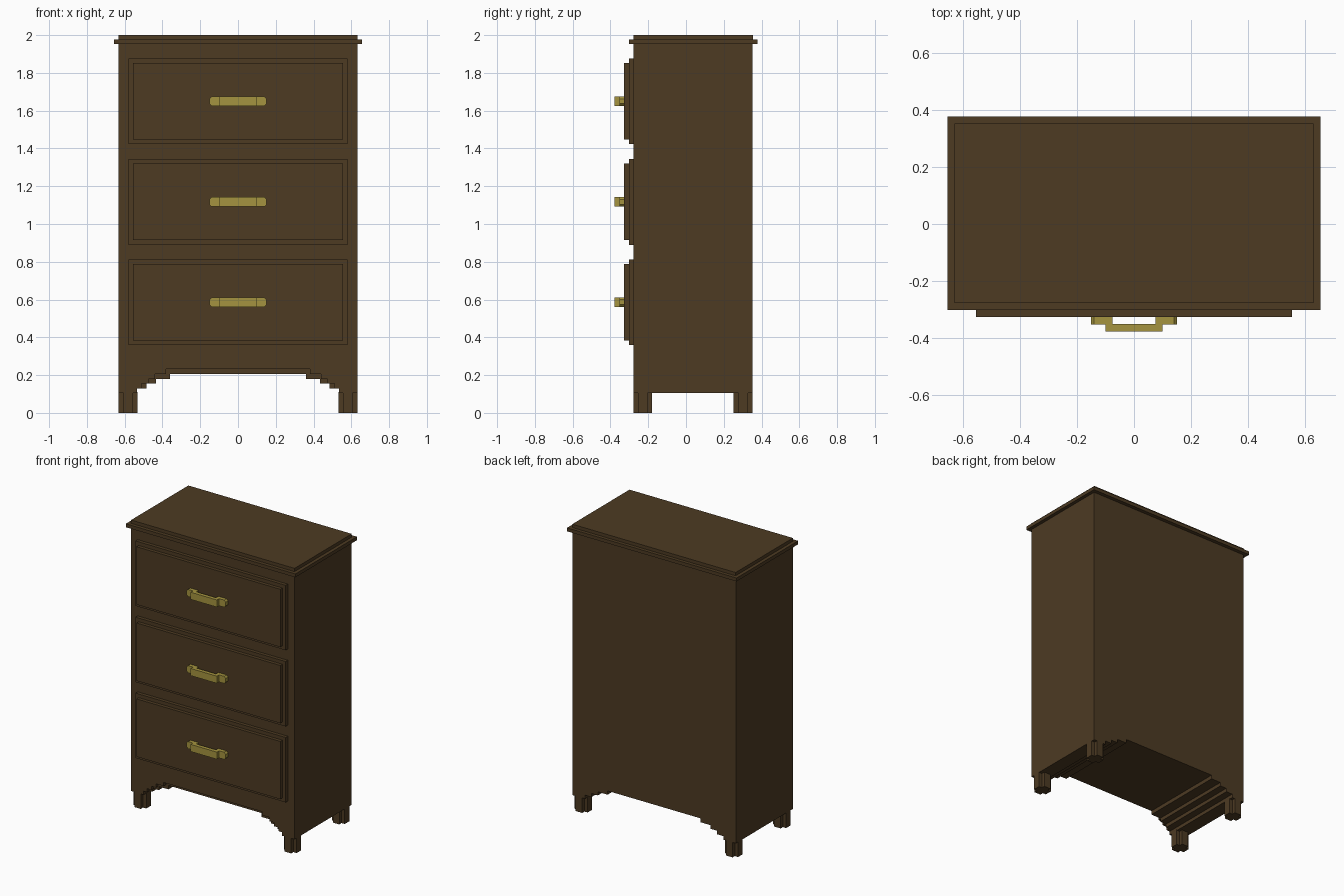
import bpy, bmesh

if "Cube" in bpy.data.objects:
    bpy.data.objects.remove(bpy.data.objects["Cube"])


def material(name, rgb):
    m = bpy.data.materials.new(name)
    m.diffuse_color = (*rgb, 1)
    m.use_nodes = True
    m.node_tree.nodes["Principled BSDF"].inputs["Base Color"].default_value = m.diffuse_color
    return m


WOOD = material("dark wood", (0.074, 0.043, 0.0165))
BRASS = material("brass", (0.376, 0.296, 0.050))


def prism(name, pts, axis, lo, hi, mat):
    """Extrude a 2D outline along y (points are x,z) or z (points are x,y)."""
    def place(p, t):
        return (p[0], t, p[1]) if axis == "y" else (p[0], p[1], t)
    bm = bmesh.new()
    a = [bm.verts.new(place(p, lo)) for p in pts]
    b = [bm.verts.new(place(p, hi)) for p in pts]
    bm.faces.new(a)
    bm.faces.new(b[::-1])
    n = len(pts)
    for i in range(n):
        bm.faces.new((a[i], b[i], b[(i + 1) % n], a[(i + 1) % n]))
    bmesh.ops.recalc_face_normals(bm, faces=bm.faces)
    me = bpy.data.meshes.new(name)
    bm.to_mesh(me)
    bm.free()
    me.materials.append(mat)
    ob = bpy.data.objects.new(name, me)
    bpy.context.collection.objects.link(ob)
    return ob


def box(name, x0, x1, y0, y1, z0, z1, mat=WOOD):
    return prism(name, [(x0, y0), (x1, y0), (x1, y1), (x0, y1)], "z", z0, z1, mat)


def arch_outline(steps, top):
    """Cabinet front outline with a mirrored stepped arch cut in its foot."""
    half = [(0.632, top), (0.632, steps[0][1])]
    for (x, z), (_, z_next) in zip(steps, steps[1:]):
        half += [(x, z), (x, z_next)]
    return half + [(-x, z) for x, z in reversed(half)]


# Cabinet body, and a front skin whose arch is one step higher
body_steps = [(0.535, 0.105), (0.485, 0.13), (0.435, 0.155), (0.36, 0.18), (0.23, 0.207), (0, 0.207)]
skin_steps = [(0.535, 0.105), (0.51, 0.13), (0.475, 0.155), (0.44, 0.18), (0.38, 0.207), (0.23, 0.232), (0, 0.232)]


prism("cabinet_body", arch_outline(body_steps[:-1] + [(0, 0.207)], 1.97), "y", -0.254, 0.352, WOOD)
prism("cabinet_front", arch_outline(skin_steps, 1.97), "y", -0.279, -0.254, WOOD)

# Overhanging lip and top board
box("top_lip", -0.656, 0.656, -0.303, 0.378, 1.953, 1.977)
box("top_board", -0.632, 0.632, -0.278, 0.354, 1.977, 2.0)

# Legs with notched corners
o, i = 0.05, 0.025
plus = [(o, -i), (o, i), (i, i), (i, o), (-i, o), (-i, i),
        (-o, i), (-o, -i), (-i, -i), (-i, -o), (i, -o), (i, -i)]
for side, sx in (("left", -1), ("right", 1)):
    for end, cy in (("front", -0.229), ("back", 0.302)):
        prism(f"{end}_{side}_leg", [(sx * 0.582 + x, cy + y) for x, y in plus],
              "z", 0, 0.11, WOOD)

# Three drawers: frame, raised panel and stepped pull
for n, zc in enumerate((0.586, 1.117, 1.650)):
    box(f"drawer_frame_{n}", -0.581, 0.581, -0.303, -0.27, zc - 0.227, zc + 0.227)
    box(f"drawer_panel_{n}", -0.556, 0.556, -0.327, -0.30, zc - 0.202, zc + 0.202)
    h, c = 0.025, 0.012
    for side, s in (("left", -1), ("right", 1)):
        foot = [(0.076, -h), (0.152 - c, -h), (0.152, -h + c),
                (0.152, h - c), (0.152 - c, h), (0.076, h)]
        prism(f"handle_foot_{side}_{n}", [(s * x, zc + z) for x, z in foot],
              "y", -0.353, -0.32, BRASS)
    box(f"handle_bar_{n}", -0.101, 0.101, -0.378, -0.352, zc - h, zc + h, BRASS)
